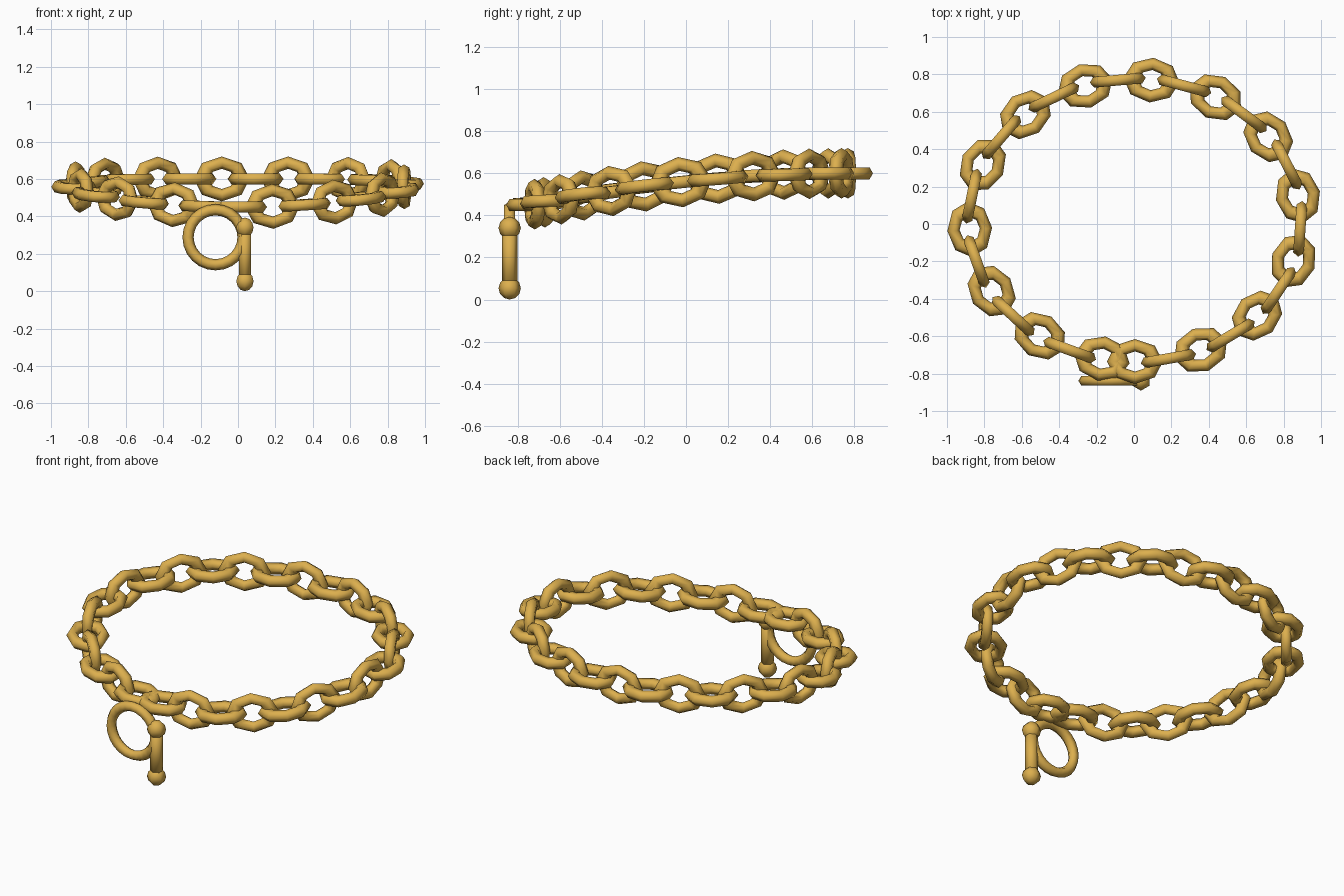
import bpy, bmesh
from math import sin, cos, pi
from mathutils import Vector, Matrix

if "Cube" in bpy.data.objects:
    bpy.data.objects.remove(bpy.data.objects["Cube"])

gold = bpy.data.materials.new("gold")
gold.diffuse_color = (0.72, 0.43, 0.076, 1)
gold.use_nodes = True
gold.node_tree.nodes["Principled BSDF"].inputs["Base Color"].default_value = gold.diffuse_color


def finish(bm, name):
    bmesh.ops.recalc_face_normals(bm, faces=bm.faces)
    me = bpy.data.meshes.new(name)
    bm.to_mesh(me)
    bm.free()
    me.shade_smooth()
    me.materials.append(gold)
    return me


def place(me, name, matrix):
    ob = bpy.data.objects.new(name, me)
    ob.matrix_world = matrix
    bpy.context.collection.objects.link(ob)
    return ob


def torus(name, major, minor, segs, sides, stretch=1.0):
    bm = bmesh.new()
    rings = []
    for i in range(segs):
        a = 2 * pi * i / segs
        ring = []
        for j in range(sides):
            b = 2 * pi * j / sides
            r = major + minor * cos(b)
            ring.append(bm.verts.new((r * cos(a) * stretch, r * sin(a), minor * sin(b))))
        rings.append(ring)
    for i in range(segs):
        p, q = rings[i], rings[(i + 1) % segs]
        for j in range(sides):
            k = (j + 1) % sides
            bm.faces.new((p[j], q[j], q[k], p[k]))
    return finish(bm, name)


# Chain path: an ellipse that sags towards the front
A, B, CX, CY = 0.885, 0.754, 0.005, 0.019


def path(t):
    y = B * sin(t)
    return Vector((CX + A * cos(t), CY + y, 0.6 - 0.15 * ((B - y) / (2 * B)) ** 2))


# Evenly spaced points along the path, starting at the front
COUNT, STEPS = 29, 2000
pts = [path(-pi / 2 + 2 * pi * i / STEPS) for i in range(STEPS + 1)]
lengths = [0.0]
for p, q in zip(pts, pts[1:]):
    lengths.append(lengths[-1] + (q - p).length)

# Chain links, alternately lying flat and standing upright
link = torus("chain_link", 0.087, 0.033, 8, 6, stretch=1.25)
k = 0
for i in range(COUNT):
    while lengths[k] < lengths[-1] * i / COUNT:
        k += 1
    along = (pts[(k + 1) % STEPS] - pts[(k - 1) % STEPS]).normalized()
    side = Vector((0, 0, 1)).cross(along).normalized()
    up = along.cross(side)
    rot = Matrix((along, side, up)).transposed().to_4x4()
    if i % 2:
        rot = rot @ Matrix.Rotation(pi / 2, 4, 'X')
    place(link, f"chain_link_{i + 1:02d}", Matrix.Translation(pts[k]) @ rot)

# Toggle ring hanging at the front
FRONT = -0.838
ring = torus("toggle_ring", 0.147, 0.03, 24, 6)
place(ring, "toggle_ring",
      Matrix.Translation((-0.12, FRONT, 0.288)) @ Matrix.Rotation(pi / 2, 4, 'X'))

# Toggle bar with a ball on each end
bm = bmesh.new()
bmesh.ops.create_cone(bm, cap_ends=True, segments=6, radius1=0.036, radius2=0.036, depth=0.285)
place(finish(bm, "toggle_bar"), "toggle_bar", Matrix.Translation((0.037, FRONT, 0.197)))

bm = bmesh.new()
bmesh.ops.create_uvsphere(bm, u_segments=6, v_segments=6, radius=0.053)
ball = finish(bm, "toggle_ball")
for name, z in (("lower", 0.053), ("upper", 0.34)):
    place(ball, f"toggle_ball_{name}", Matrix.Translation((0.037, FRONT, z)))
